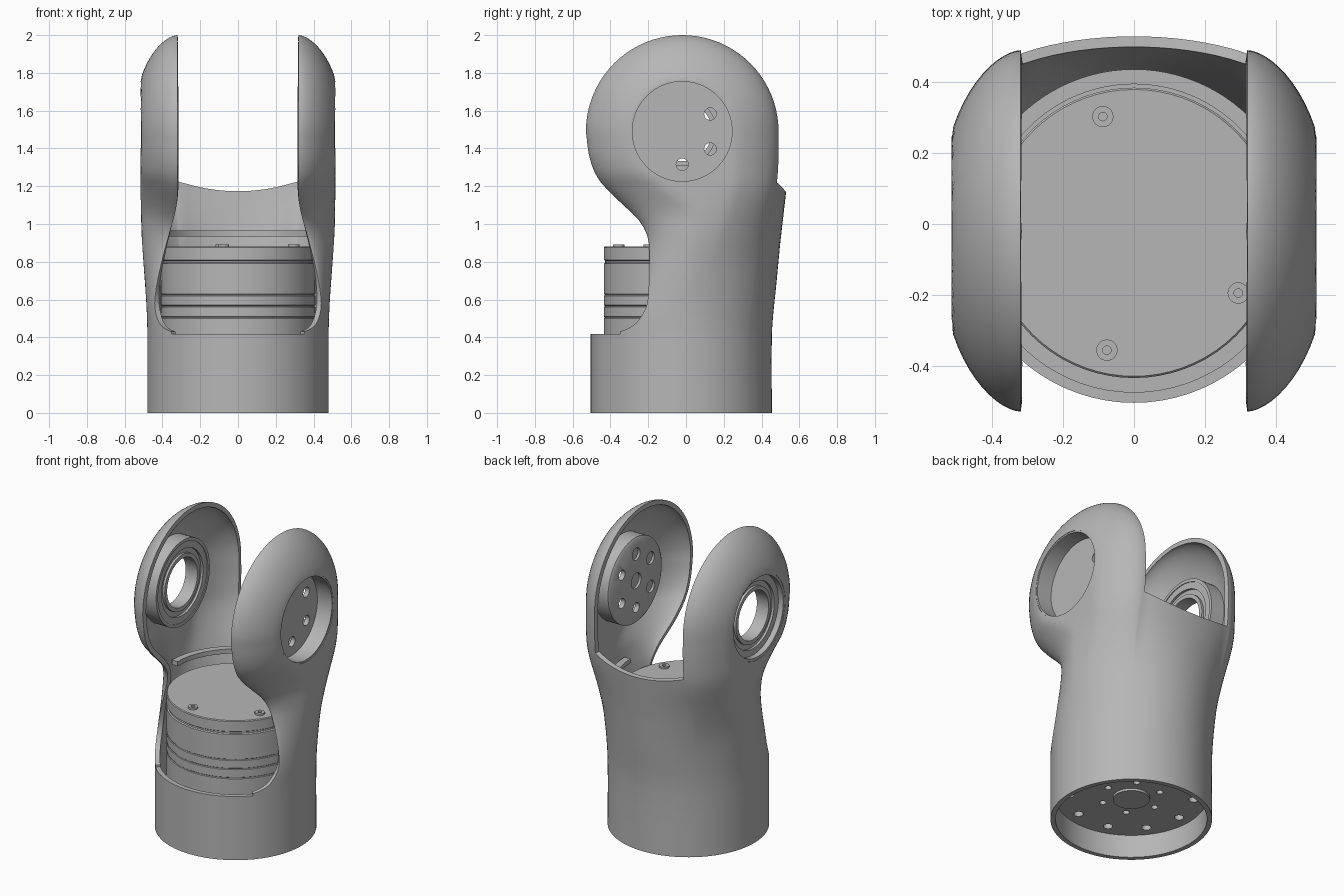
import bpy, bmesh, math
from mathutils import Matrix, Vector

if "Cube" in bpy.data.objects:
    bpy.data.objects.remove(bpy.data.objects["Cube"])

grey = bpy.data.materials.new("plain grey")
grey.use_nodes = True
COLOR = (0.47, 0.47, 0.47, 1)
grey.diffuse_color = COLOR
grey.node_tree.nodes["Principled BSDF"].inputs["Base Color"].default_value = COLOR

R, CY = 0.48, -0.025              # base tube radius and centre
IN, OUT = 0.32, 0.515             # fork inner plane and flat outer face
BULGE, ROUND, POWER = 0.214, 0.34, 1.7   # rounding of the arm edges
JY, JZ, JR = -0.02, 1.49, 0.51    # joint centre and radius
CHORD = math.sqrt(R * R - IN * IN)


def finish(name, bm, angle=35):
    me = bpy.data.meshes.new(name)
    bm.to_mesh(me)
    bm.free()
    ob = bpy.data.objects.new(name, me)
    bpy.context.collection.objects.link(ob)
    me.materials.append(grey)
    smooth(ob, angle)
    return ob


def activate(ob):
    bpy.ops.object.select_all(action='DESELECT')
    ob.select_set(True)
    bpy.context.view_layer.objects.active = ob


def smooth(ob, angle=35):
    activate(ob)
    bpy.ops.object.shade_smooth_by_angle(angle=math.radians(angle))


def apply(ob, kind, **settings):
    mod = ob.modifiers.new(kind.lower(), kind)
    for key, value in settings.items():
        setattr(mod, key, value)
    activate(ob)
    bpy.ops.object.modifier_apply(modifier=mod.name)


def place(axis, origin):
    """Matrix that turns local z to the given axis."""
    return Matrix.Translation(origin) @ Vector(axis).to_track_quat('Z', 'Y').to_matrix().to_4x4()


def lathe(name, profile, matrix, start=0, sweep=360, steps=72):
    """Closed (radius, height) loop revolved around local z."""
    bm = bmesh.new()
    vs = [bm.verts.new((r, 0, h)) for r, h in profile]
    if sweep == 360:
        geom = [bm.edges.new((vs[i], vs[(i + 1) % len(vs)])) for i in range(len(vs))]
    else:
        geom = [bm.faces.new(vs)]
    turn = Matrix.Rotation(math.radians(start), 4, 'Z')
    bmesh.ops.transform(bm, matrix=turn, verts=bm.verts)
    bmesh.ops.spin(bm, geom=geom, cent=(0, 0, 0), axis=(0, 0, 1),
                   angle=math.radians(sweep), steps=steps)
    bmesh.ops.remove_doubles(bm, verts=bm.verts, dist=0.0005)
    bmesh.ops.dissolve_degenerate(bm, dist=0.0001, edges=bm.edges)
    bmesh.ops.recalc_face_normals(bm, faces=bm.faces)
    bmesh.ops.transform(bm, matrix=matrix, verts=bm.verts)
    return finish(name, bm)


def drill(ob, holes, axis, depth):
    """Cut round holes given as (centre, radius)."""
    bm = bmesh.new()
    for centre, radius in holes:
        bmesh.ops.create_cone(bm, cap_ends=True, segments=32 if radius < 0.1 else 96,
                              radius1=radius, radius2=radius, depth=depth,
                              matrix=place(axis, centre))
    cutter = finish("cutter", bm)
    cutter.hide_render = True
    apply(ob, 'BOOLEAN', operation='DIFFERENCE', solver='EXACT', object=cutter)
    bpy.data.objects.remove(cutter)
    smooth(ob)


def ease(t):
    t = min(max(t, 0), 1)
    return t * t * (3 - 2 * t)


def curve(table, z):
    """Smooth interpolation through (z, value) points."""
    z = min(max(z, table[0][0]), table[-1][0])
    i = 0
    while i < len(table) - 2 and z > table[i + 1][0]:
        i += 1
    slope = lambda j: ((table[min(j + 1, len(table) - 1)][1] - table[max(j - 1, 0)][1]) /
                       (table[min(j + 1, len(table) - 1)][0] - table[max(j - 1, 0)][0]))
    (z0, a), (z1, b) = table[i], table[i + 1]
    h = z1 - z0
    t = (z - z0) / h
    e = ease(t)
    return (a * (1 - e) + b * e + h * t * (1 - t) ** 2 * slope(i)
            - h * t * t * (1 - t) * slope(i + 1))


FRONT = [(.43, -.35), (.45, -.3), (.48, -.26), (.55, -.215), (.62, -.2), (.9, -.197),
         (1, -.235), (1.08, -.31), (1.15, -.385), (1.24, -.465), (1.35, -.51), (JZ, JY - JR)]
SIDE = [(0, CY + CHORD), (.42, CY + CHORD), (.7, .362), (.95, .415), (1.18, .475),
        (1.35, .49), (JZ, JY + JR)]
BACK = [(0, CY + R), (.42, CY + R), (.7, .48), (1.22, .53)]


def section(z, count=36):
    """Outer (x, y) points of the fork at height z, front edge to back corner."""
    half = math.sqrt(max(JR ** 2 - (z - JZ) ** 2, 0))
    if z > JZ:
        y0, y1, k = JY - half, JY + half, 1
    else:
        y0, y1 = curve(FRONT, z), curve(SIDE, z)
        k = 1 / math.hypot(1, (curve(FRONT, z + .01) - curve(FRONT, z - .01)) / .02)
    front_blend, back_blend = ease((z - 0.5) / 0.75), ease((z - 0.75) / 0.5)
    widen = 0.035 * ease((z - 0.4) / 0.7)
    points = []
    for i in range(count + 1):
        y = (y0 + y1) / 2 - (y1 - y0) / 2 * math.cos(math.pi * i / count)
        d = JR - math.hypot(y - JY, z - JZ) if z > JZ else min((y - y0) * k, y1 - y)
        t = min(max(d / ROUND, 0), 1)
        arm = min(OUT, IN + BULGE * (1 - (1 - t) ** POWER) ** (1 / POWER))
        dy = y - CY if y < CY else (y - CY) * CHORD / (y1 - CY)
        tube = math.sqrt(max(R * R - dy * dy, 0)) + widen * math.sin(math.pi * i / count) ** 2
        blend = front_blend + (back_blend - front_blend) * ease((y - CY + 0.1) / 0.35)
        points.append((min(OUT, tube) * (1 - blend) + arm * blend, y))
    return points


# Fork shell: tube base, cut-open front, back panel and two domed arms
TOP, RIM = 1.22, 0.417
rows = [0, .14, .28, RIM, .43, .44, .45, .465, .48, .5, .52, .55, .58, .62]
rows += [.62 + .04 * i for i in range(1, 16)]
rows += [TOP + .03 * i for i in range(1, 10)]
rows += [JZ + JR * math.sin(math.pi / 2 * i / 20) for i in range(1, 21)]
PANEL = 8
bm = bmesh.new()


def skin(lines, side):
    for low, high in zip(lines, lines[1:]):
        for i in range(min(len(low), len(high)) - 1):
            quad = [low[i], low[i + 1], high[i + 1], high[i]]
            bm.faces.new(quad if side > 0 else quad[::-1])


spread = math.acos((CY - FRONT[0][1]) / R)
for side in (1, -1):
    grid, apron = [], []
    for z in rows:
        line = [bm.verts.new((side * x, y, z)) for x, y in section(z)]
        if z < TOP + 0.001:
            corner, back = curve(SIDE, z), curve(BACK, z)
            for i in range(1, PANEL + 1):
                x = IN * (1 - i / PANEL)
                g = (math.sqrt(R * R - x * x) - CHORD) / (R - CHORD)
                dip = 0.05 * max(0, (z - 0.9) / 0.32) * (1 - (x / IN) ** 2)
                line.append(bm.verts.new((side * x, corner + (back - corner) * g, z - dip)))
        grid.append(line)
        if z <= RIM:
            angles = [spread * i / 10 for i in range(11)]
            apron.append([bm.verts.new((side * R * math.sin(a), CY - R * math.cos(a), z))
                          for a in angles])
    skin(grid, side)
    skin(apron, side)
bmesh.ops.remove_doubles(bm, verts=bm.verts, dist=0.0005)
bmesh.ops.dissolve_degenerate(bm, dist=0.0001, edges=bm.edges)
bmesh.ops.recalc_face_normals(bm, faces=bm.faces)
outer = max(bm.faces, key=lambda f: f.calc_center_median().x)
if outer.normal.x < 0:
    bmesh.ops.reverse_faces(bm, faces=bm.faces)
shell = finish("fork_shell", bm)
apply(shell, 'SOLIDIFY', thickness=0.03, offset=-1)
drill(shell, [((s * 0.5, JY, JZ), 0.274) for s in (1, -1)], (1, 0, 0), 0.5)

# Left joint: cup with a drilled plate, counterbored on the inside
left = place((1, 0, 0), (0, JY, JZ))
cup = lathe("left_joint_cup", [(0, .405), (.264, .405), (.264, .511), (.278, .511),
                               (.278, .385), (.262, .375), (0, .375)], left)


def plate_holes(angles, size):
    return [((.375, JY + .175 * math.cos(math.radians(a)),
              JZ + .175 * math.sin(math.radians(a))), size) for a in angles]


drill(cup, plate_holes((-90, -32, 32), .032), (1, 0, 0), 0.2)
drill(cup, plate_holes((90, 148, 212), .04) + [((.375, JY, JZ), .05)], (1, 0, 0), 0.03)

# Right joint: collar and open bearing with two races
right = place((-1, 0, 0), (0, JY, JZ))
lathe("right_joint_collar", [(.258, .385), (.258, .511), (.278, .511), (.278, .385)], right)
lathe("bearing_outer_race", [(.215, .39), (.215, .475), (.259, .475), (.259, .39)], right)
lathe("bearing_seal", [(.18, .405), (.18, .46), (.216, .46), (.216, .405)], right)
lathe("bearing_inner_race", [(.157, .39), (.157, .475), (.182, .475), (.182, .39)], right)

# Drive unit in the tube, with grooves and a drilled base plate
up = place((0, 0, 1), (0, CY, 0))
BASE = 0.15
profile = [(0, BASE), (.455, BASE), (.455, BASE + .05), (.41, BASE + .05)]
for z in (.5, .56, .62):
    profile += [(.41, z), (.406, z + .003), (.406, z + .007), (.41, z + .01)]
profile += [(.41, .79), (.403, .795), (.403, .805), (.41, .81), (.41, .875), (.405, .88), (0, .88)]
drive = lathe("drive_unit", profile, up)
holes = []
for count, radius, size in ((10, .37, .028), (6, .18, .02)):
    for i in range(count):
        a = 2 * math.pi * i / count
        holes.append(((radius * math.cos(a), CY + radius * math.sin(a), BASE), size))
drill(drive, holes, (0, 0, 1), 0.08)
lathe("base_hub", [(0, BASE - .015), (.11, BASE - .015), (.11, BASE + .01), (0, BASE + .01)], up)

# Bolts on the drive unit
for i, a in enumerate((105, 257, 330)):
    x, y = .34 * math.cos(math.radians(a)), .34 * math.sin(math.radians(a))
    lathe(f"bolt_{i + 1}", [(.012, .875), (.03, .875), (.03, .892), (.012, .892)],
          place((0, 0, 1), (x, CY + y, 0)), steps=24)

# Ledge inside the back of the shell
lathe("inner_ledge", [(.42, .935), (.462, .935), (.462, .965), (.42, .965)], up,
      start=180, sweep=180, steps=48)
